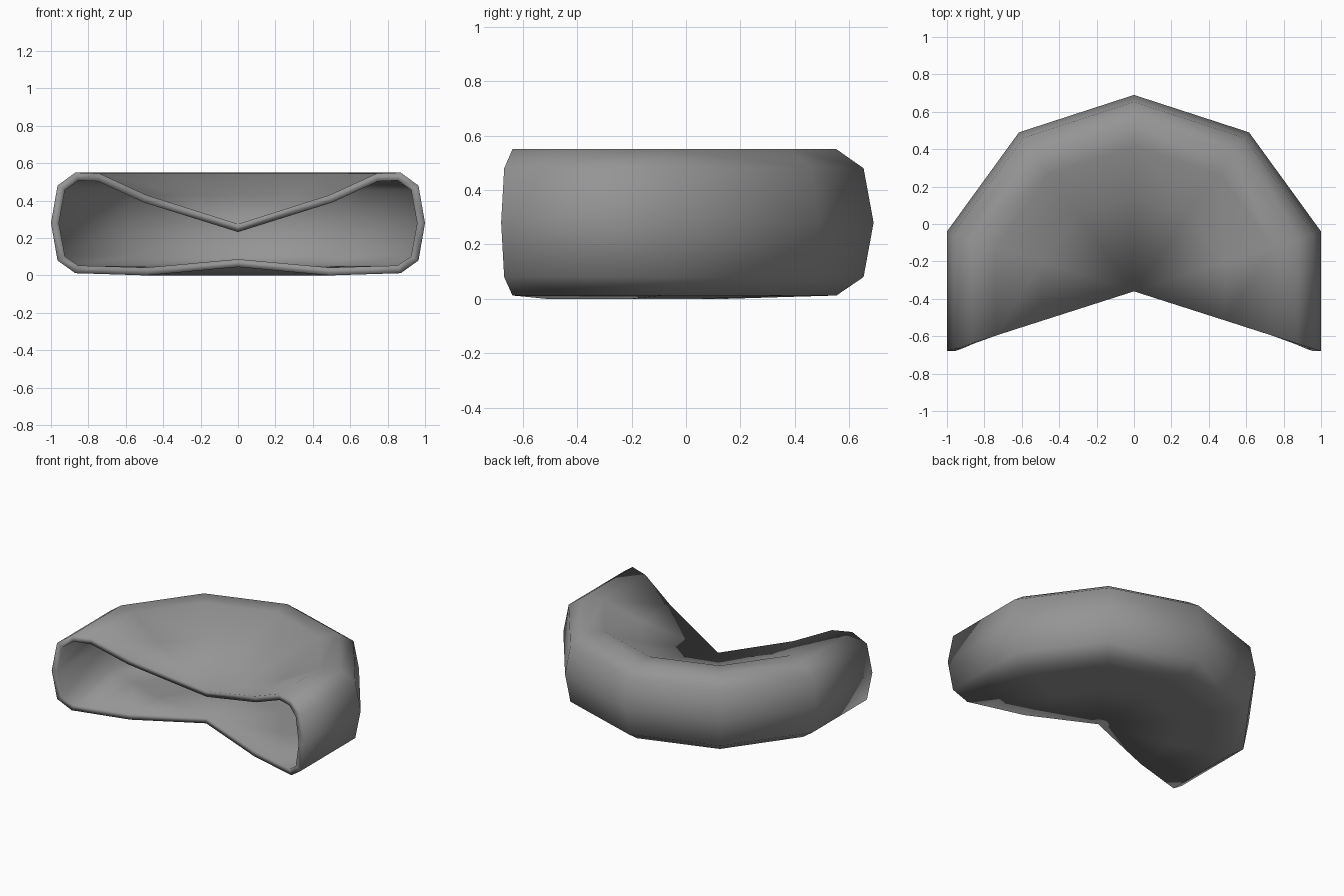
import bpy
import bmesh

old = bpy.data.objects.get("Cube")
if old:
    bpy.data.objects.remove(old, do_unlink=True)

# Single grey material
grey = bpy.data.materials.new("mid_grey")
grey.use_nodes = True
colour = (0.3, 0.3, 0.3, 1)
grey.diffuse_color = colour
grey.node_tree.nodes["Principled BSDF"].inputs["Base Color"].default_value = colour

# Plan outline of the wall, and the notch that every ring shrinks towards
half = [(1, -0.68), (1, -0.04), (0.615, 0.49)]
outline = half + [(0, 0.69)] + [(-x, y) for x, y in reversed(half)]
notch_y = -0.36

# Cross-section from the top panel round the wall to the bottom: (scale, height)
section = [(0.49, 0.43), (0.74, 0.545), (0.87, 0.55), (0.965, 0.48), (1, 0.28),
           (0.965, 0.08), (0.87, 0.012), (0.74, 0.008), (0.49, 0)]
top_notch_z, bottom_notch_z = 0.275, 0.045

bm = bmesh.new()
rings = [[bm.verts.new((x * s, notch_y + (y - notch_y) * s, z)) for x, y in outline]
         for s, z in section]
top = bm.verts.new((0, notch_y, top_notch_z))
bottom = bm.verts.new((0, notch_y, bottom_notch_z))

# Wall and curled edges
for upper, lower in zip(rings, rings[1:]):
    for i in range(len(outline) - 1):
        bm.faces.new((upper[i], lower[i], lower[i + 1], upper[i + 1]))
# Dished panels closing in on the notch
for i in range(len(outline) - 1):
    bm.faces.new((top, rings[0][i], rings[0][i + 1]))
    bm.faces.new((bottom, rings[-1][i + 1], rings[-1][i]))
bmesh.ops.recalc_face_normals(bm, faces=bm.faces)
# The middle of the back wall must face backwards
bm.normal_update()
back = max(bm.faces, key=lambda f: f.calc_center_median().y)
if back.normal.y < 0:
    bmesh.ops.reverse_faces(bm, faces=bm.faces)

mesh = bpy.data.meshes.new("curved_shell")
bm.to_mesh(mesh)
bm.free()
mesh.materials.append(grey)
shell = bpy.data.objects.new("curved_shell", mesh)
bpy.context.collection.objects.link(shell)

# Inner skin and front lip
solid = shell.modifiers.new("thickness", "SOLIDIFY")
solid.thickness = 0.042
solid.offset = -1
solid.use_even_offset = True

mesh.shade_smooth()
